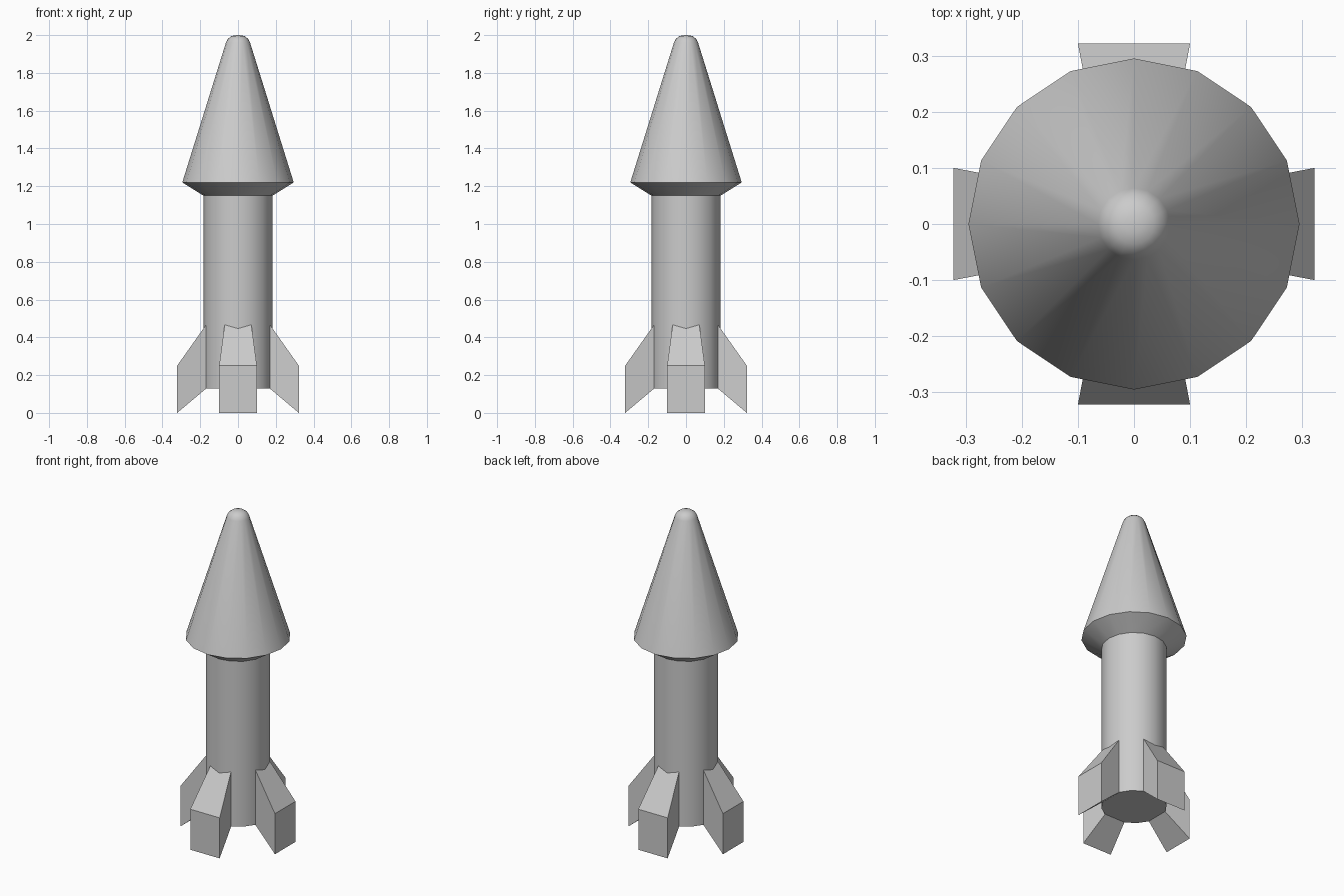
import bpy, bmesh, math
from mathutils import Matrix, Vector

SIDES = 16
if "Cube" in bpy.data.objects:
    bpy.data.objects.remove(bpy.data.objects["Cube"], do_unlink=True)

grey = bpy.data.materials.new("plain grey")
grey.use_nodes = True
grey.diffuse_color = (0.6, 0.6, 0.6, 1)
grey.node_tree.nodes["Principled BSDF"].inputs["Base Color"].default_value = grey.diffuse_color


def finish(name, bm, smooth=False):
    bmesh.ops.recalc_face_normals(bm, faces=bm.faces)
    mesh = bpy.data.meshes.new(name)
    bm.to_mesh(mesh)
    bm.free()
    mesh.materials.append(grey)
    obj = bpy.data.objects.new(name, mesh)
    bpy.context.collection.objects.link(obj)
    if smooth:
        bpy.ops.object.select_all(action='DESELECT')
        obj.select_set(True)
        bpy.context.view_layer.objects.active = obj
        bpy.ops.object.shade_smooth_by_angle(angle=math.radians(32))
    return obj


def lathe(name, profile):
    """Revolve (radius, height) points around z; zero radius closes an end."""
    bm = bmesh.new()
    verts = [bm.verts.new((r, 0, z)) for r, z in profile]
    edges = [bm.edges.new(pair) for pair in zip(verts, verts[1:])]
    bmesh.ops.spin(bm, geom=verts + edges, cent=(0, 0, 0), axis=(0, 0, 1),
                   angle=math.tau, steps=SIDES)
    bmesh.ops.remove_doubles(bm, verts=bm.verts, dist=0.0005)
    return finish(name, bm, smooth=True)


# Straight body tube with a flat base
lathe("body", [(0, 0.13), (0.183, 0.13), (0.183, 1.15)])

# Nose cone with a flared underside and rounded tip
lathe("nose_cone", [(0.183, 1.15), (0.295, 1.22), (0.064, 1.96), (0.054, 1.98),
                    (0.036, 1.994), (0.016, 1.999), (0, 2.0)])


# Swept fins, wider at the outer edge than at the root
def fin(name, angle):
    bm = bmesh.new()
    outline = [(0.165, 0.07, 0.132), (0.322, 0.1, 0), (0.322, 0.1, 0.25), (0.165, 0.07, 0.472)]
    turn = Matrix.Rotation(angle, 3, 'Z')
    left, right = ([bm.verts.new(turn @ Vector((x, s * w, z))) for x, w, z in outline]
                   for s in (1, -1))
    bm.faces.new(left)
    bm.faces.new(right)
    for i in range(4):
        j = (i + 1) % 4
        bm.faces.new((left[i], left[j], right[j], right[i]))
    finish(name, bm)


for i, side in enumerate(("left", "back", "right", "front")):
    fin(side + "_fin", i * math.pi / 2)
